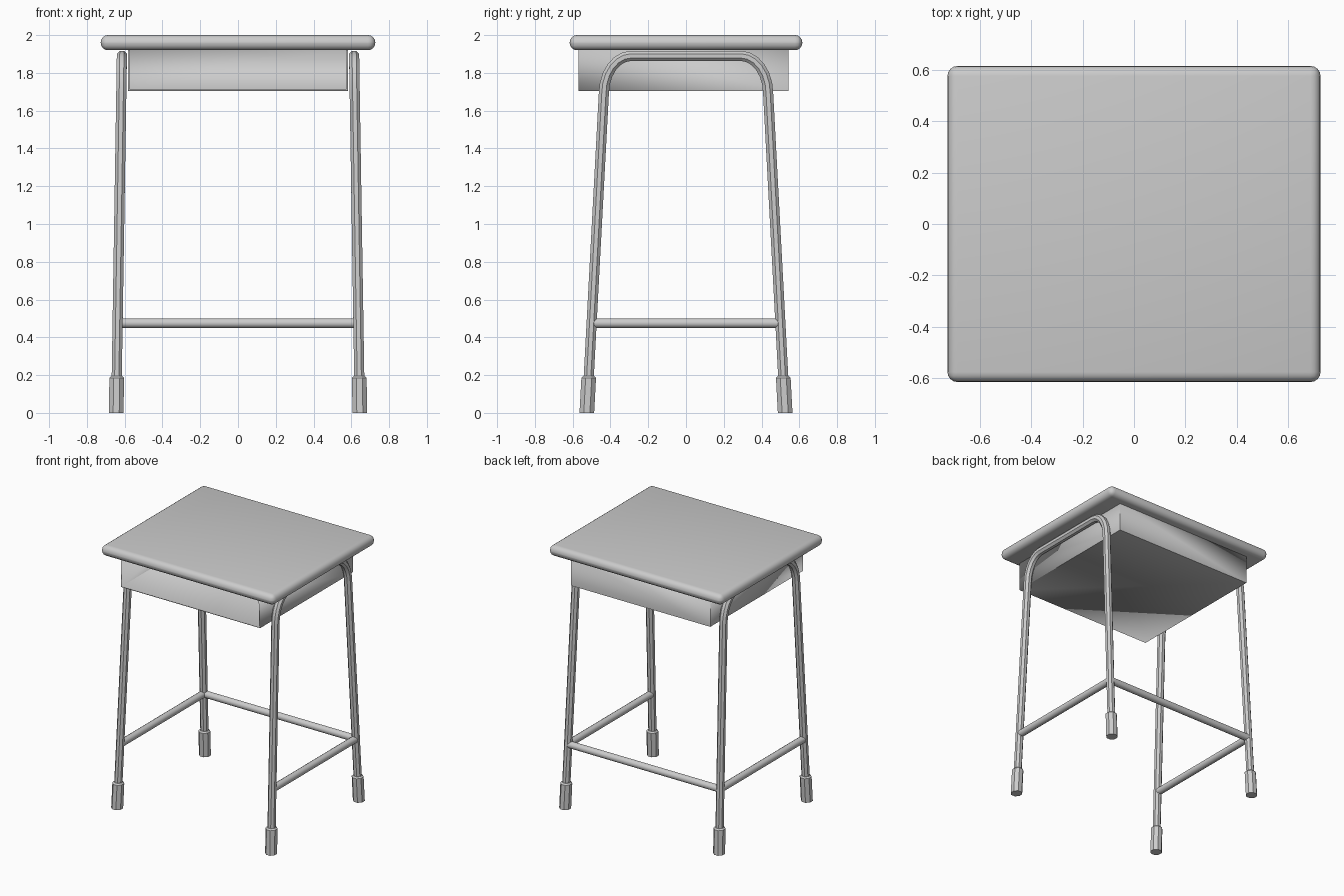
import bpy, bmesh, math
from mathutils import Vector

if "Cube" in bpy.data.objects:
    bpy.data.objects.remove(bpy.data.objects["Cube"])


def finish(name, bm, angle=30):
    bmesh.ops.recalc_face_normals(bm, faces=bm.faces)
    me = bpy.data.meshes.new(name)
    bm.to_mesh(me)
    bm.free()
    ob = bpy.data.objects.new(name, me)
    bpy.context.collection.objects.link(ob)
    bpy.ops.object.select_all(action='DESELECT')
    ob.select_set(True)
    bpy.context.view_layer.objects.active = ob
    bpy.ops.object.shade_smooth_by_angle(angle=math.radians(angle))
    return ob


def box(x0, x1, y0, y1, z0, z1):
    bm = bmesh.new()
    bmesh.ops.create_cube(bm, size=1)
    for v in bm.verts:
        v.co = ((x0 + x1) / 2 + v.co.x * (x1 - x0),
                (y0 + y1) / 2 + v.co.y * (y1 - y0),
                (z0 + z1) / 2 + v.co.z * (z1 - z0))
    return bm


def tube(name, path, radii, sides, ref, level=False, angle=30):
    """Sweep a round section along path; level keeps the rings horizontal."""
    bm = bmesh.new()
    pts = [Vector(p) for p in path]
    rings = []
    for i, p in enumerate(pts):
        t = (pts[min(i + 1, len(pts) - 1)] - pts[max(i - 1, 0)]).normalized()
        if level:
            t = Vector((0, 0, 1))
        u = Vector(ref)
        u = (u - t * u.dot(t)).normalized()
        w = t.cross(u)
        ring = []
        for k in range(sides):
            a = 2 * math.pi * (k + 0.5) / sides
            ring.append(bm.verts.new(p + (u * math.cos(a) + w * math.sin(a)) * radii[i]))
        rings.append(ring)
    for a, b in zip(rings, rings[1:]):
        for k in range(sides):
            n = (k + 1) % sides
            bm.faces.new((a[k], a[n], b[n], b[k]))
    bm.faces.new(rings[0][::-1])
    bm.faces.new(rings[-1])
    return finish(name, bm, angle)


def leg_x(z):
    return 0.645 - 0.016 * z


def leg_y(z):
    return 0.525 - 0.053 * z


# desk top with rounded rim
bm = box(-0.727, 0.727, -0.616, 0.616, 1.92, 2.0)
bmesh.ops.bevel(bm, geom=bm.edges[:], offset=0.039, segments=4,
                profile=0.5, affect='EDGES')
finish("desk_top", bm, 40)

# book tray, open at the front
bm = box(-0.583, 0.583, -0.568, 0.542, 1.705, 1.925)
bm.normal_update()
bmesh.ops.delete(bm, geom=[f for f in bm.faces if f.normal.y < -0.5 or f.normal.z > 0.5],
                 context='FACES')
tray = finish("book_tray", bm)
mod = tray.modifiers.new("thickness", 'SOLIDIFY')
mod.thickness = 0.012
mod.offset = -1

# half of the bent leg frame, from the foot to the top bend
half = [(leg_y(0.02), 0.02)]
for i in range(7):
    a = math.pi / 2 * i / 6
    half.append((0.29 + 0.145 * math.cos(a), 1.69 + 0.2 * math.sin(a)))
profile = half + [(-y, z) for y, z in reversed(half)]

zs = 0.475
for s, side in ((-1, "left"), (1, "right")):
    # bent leg frame
    path = [(s * leg_x(z), y, z) for y, z in profile]
    tube(side + "_leg_frame", path, [0.029] * len(path), 8, (1, 0, 0))
    # side stretcher
    tube(side + "_stretcher",
         [(s * leg_x(zs), -leg_y(zs), zs), (s * leg_x(zs), leg_y(zs), zs)],
         [0.026] * 2, 12, (0, 0, 1), angle=35)
    # foot caps
    for d, end in ((-1, "front"), (1, "back")):
        levels = [0, 0.185, 0.195]
        tube(f"{end}_{side}_foot", [(s * leg_x(z), d * leg_y(z), z) for z in levels],
             [0.042, 0.042, 0.032], 8, (1, 0, 0), level=True)

# back stretcher
tube("back_stretcher", [(-leg_x(zs), leg_y(zs), zs), (leg_x(zs), leg_y(zs), zs)],
     [0.026] * 2, 12, (0, 0, 1), angle=35)
